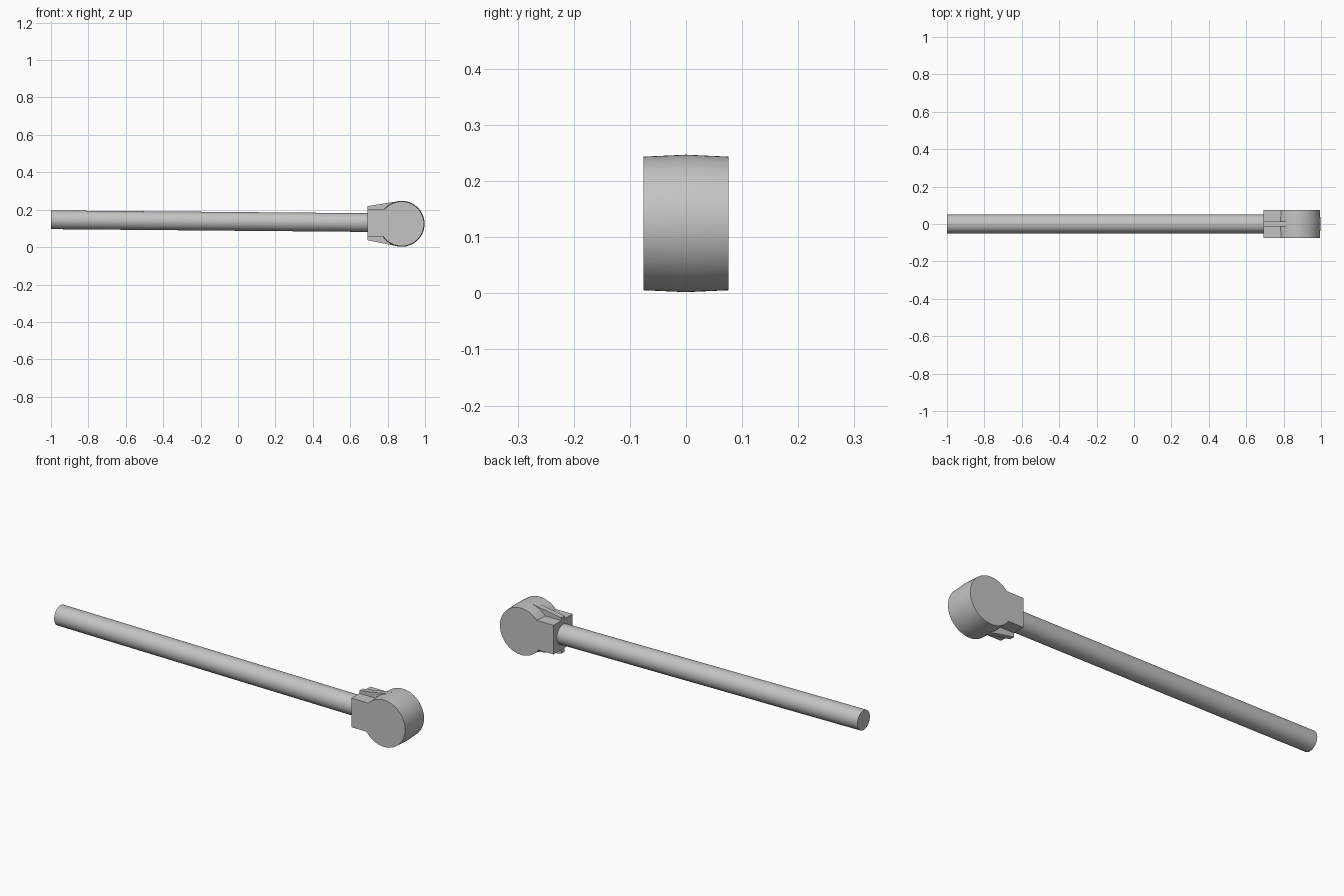
import bpy, bmesh, math
from mathutils import Vector, Matrix

cube = bpy.data.objects.get("Cube")
if cube:
    bpy.data.objects.remove(cube, do_unlink=True)

grey = bpy.data.materials.new("plain grey")
grey.use_nodes = True
colour = (0.55, 0.55, 0.55, 1)
grey.diffuse_color = colour
grey.node_tree.nodes["Principled BSDF"].inputs["Base Color"].default_value = colour


def loft(name, rings, smooth=False):
    """Skin a stack of equal-length rings and cap both ends."""
    bm = bmesh.new()
    loops = [[bm.verts.new(p) for p in ring] for ring in rings]
    n = len(loops[0])
    for a, b in zip(loops, loops[1:]):
        for i in range(n):
            j = (i + 1) % n
            bm.faces.new((a[i], a[j], b[j], b[i]))
    bm.faces.new(loops[0])
    bm.faces.new(loops[-1])
    bmesh.ops.recalc_face_normals(bm, faces=bm.faces)
    mesh = bpy.data.meshes.new(name)
    bm.to_mesh(mesh)
    bm.free()
    mesh.materials.append(grey)
    obj = bpy.data.objects.new(name, mesh)
    bpy.context.collection.objects.link(obj)
    if smooth:
        bpy.ops.object.select_all(action='DESELECT')
        obj.select_set(True)
        bpy.context.view_layer.objects.active = obj
        bpy.ops.object.shade_smooth_by_angle(angle=math.radians(35))
    return obj


def circle(centre, radius, u, v, n=64):
    steps = [2 * math.pi * i / n for i in range(n)]
    return [centre + radius * (math.cos(a) * u + math.sin(a) * v) for a in steps]


X, Y, Z = (Vector(row) for row in Matrix.Identity(3))

# Long round handle, dipping slightly towards the head
loft("handle", [circle(Vector((x, 0, z)), 0.05, Y, Z)
                for x, z in ((-1, 0.146), (0.72, 0.131))], True)

# Round head with a slightly crowned rim
hub = Vector((0.875, 0, 0.1245))
loft("head", [circle(hub + y * Y, r, X, Z, 96)
              for y, r in ((-0.076, 0.119), (0, 0.1225), (0.076, 0.119))], True)


def plate(name, outline, half):
    loft(name, [[Vector((x, y, z)) for x, z in outline] for y in (-half, half)])


# Socket block joining the handle to the head
plate("socket_block", [(0.692, 0.057), (0.86, 0.056), (0.86, 0.204), (0.692, 0.205)], 0.076)

# Narrow ribs running from the block onto the rim, above and below
for name, side in (("upper_rib", 1), ("lower_rib", -1)):
    plate(name, [(0.692, 0.128 + side * 0.05), (0.692, 0.128 + side * 0.091),
                 (0.855, 0.1245 + side * 0.1205), (0.855, 0.1245 + side * 0.05)], 0.013)
